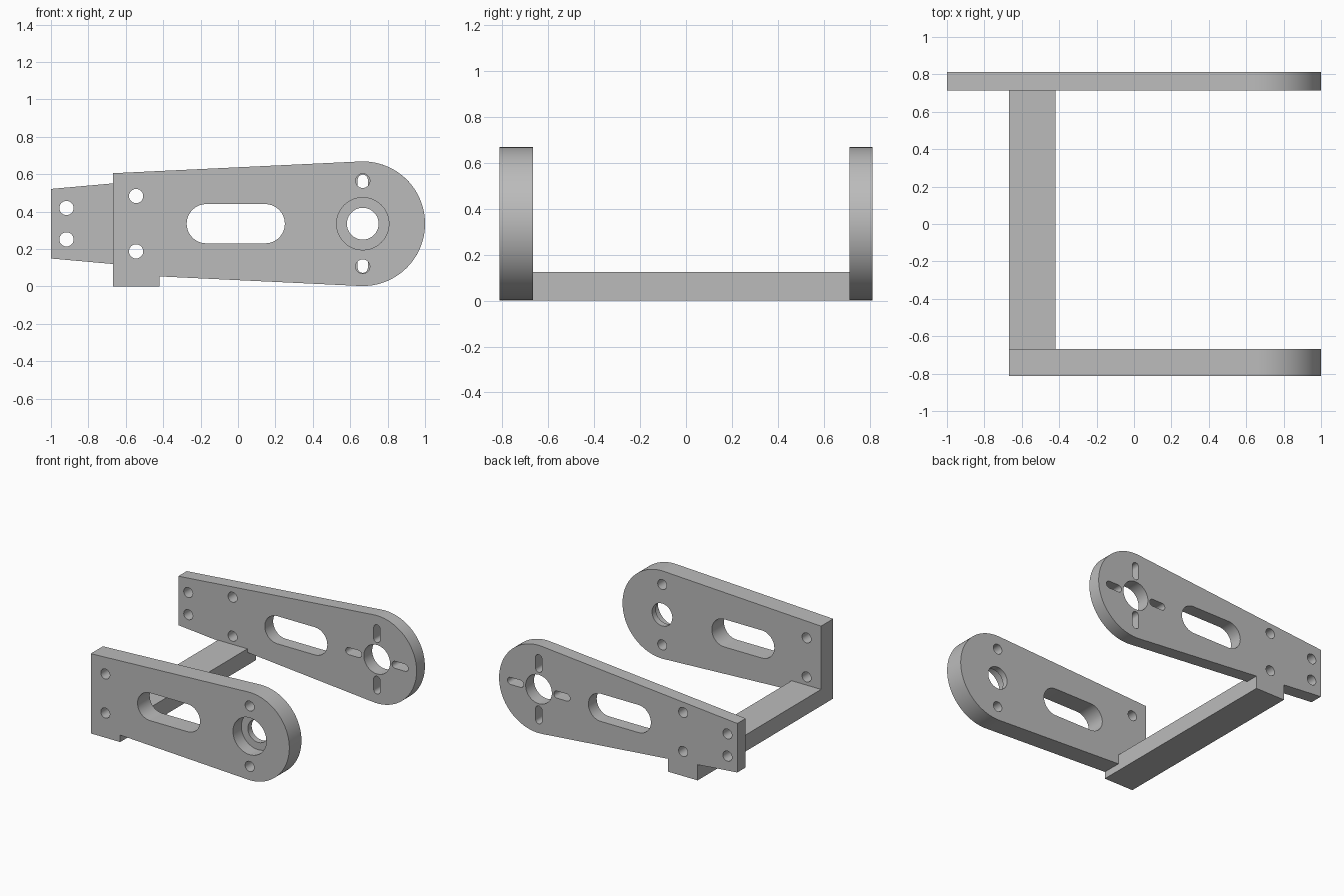
import bpy, bmesh, math
from mathutils import Vector

cube = bpy.data.objects.get("Cube")
if cube:
    bpy.data.objects.remove(cube)

# One plain grey for everything
grey = bpy.data.materials.new("grey")
grey.use_nodes = True
COLOUR = (0.5, 0.5, 0.5, 1)
grey.diffuse_color = COLOUR
grey.node_tree.nodes["Principled BSDF"].inputs["Base Color"].default_value = COLOUR

PIVOT = Vector((0.667, 0.335))
RADIUS = 0.333
FOOT_L, FOOT_R = -0.667, -0.42


def prism(name, outline, y0, y1):
    """Extrude an x-z outline from y0 to y1."""
    bm = bmesh.new()
    face = bm.faces.new([bm.verts.new((x, y0, z)) for x, z in outline])
    grown = bmesh.ops.extrude_face_region(bm, geom=[face])["geom"]
    bmesh.ops.translate(bm, vec=(0, y1 - y0, 0),
                        verts=[v for v in grown if isinstance(v, bmesh.types.BMVert)])
    bmesh.ops.recalc_face_normals(bm, faces=bm.faces)
    mesh = bpy.data.meshes.new(name)
    bm.to_mesh(mesh)
    bm.free()
    mesh.materials.append(grey)
    ob = bpy.data.objects.new(name, mesh)
    bpy.context.collection.objects.link(ob)
    return ob


def arc(cx, cz, r, a0, a1, n):
    steps = [a0 + (a1 - a0) * i / n for i in range(n + 1)]
    return [(cx + r * math.cos(a), cz + r * math.sin(a)) for a in steps]


def circle(cx, cz, r):
    return arc(cx, cz, r, 0, 2 * math.pi, 48)[:-1]


def slot(cx, cz, length, r, upright=False):
    """Rounded slot, lying along x or standing along z."""
    h, q = length / 2 - r, math.pi / 2
    pts = arc(h, 0, r, -q, q, 20) + arc(-h, 0, r, q, 3 * q, 20)
    return [(cx - z, cz + x) if upright else (cx + x, cz + z) for x, z in pts]


def arm_outline(left, half_height):
    """Tapered arm, round at the pivot, with a square foot below."""
    to_corner = Vector((left, PIVOT.y + half_height)) - PIVOT
    phi = math.atan2(to_corner.y, to_corner.x)
    a = phi - math.acos(RADIUS / to_corner.length)
    nose = arc(PIVOT.x, PIVOT.y, RADIUS, -a, a, 64)
    low = (left, PIVOT.y - half_height)

    def under(x):
        t = (x - left) / (nose[0][0] - left)
        return (x, low[1] + t * (nose[0][1] - low[1]))

    pts = nose + [(left, PIVOT.y + half_height)]
    if left < FOOT_L:
        pts += [low, under(FOOT_L)]
    return pts + [(FOOT_L, 0), (FOOT_R, 0), under(FOOT_R)]


def drill(ob, cuts):
    """Cut each (outline, y0, y1) out of the object."""
    cutters = []
    for outline, y0, y1 in cuts:
        cutter = prism("cutter", outline, y0, y1)
        cutter.hide_render = True
        cutters.append(cutter)
        mod = ob.modifiers.new("hole", "BOOLEAN")
        mod.operation, mod.solver, mod.object = "DIFFERENCE", "EXACT", cutter
    bpy.context.view_layer.update()
    result = ob.evaluated_get(bpy.context.evaluated_depsgraph_get())
    mesh = bpy.data.meshes.new_from_object(result)
    ob.modifiers.clear()
    ob.data = mesh
    for cutter in cutters:
        bpy.data.objects.remove(cutter)


FRONT, FRONT_IN, BACK_IN, BACK = -0.813, -0.667, 0.713, 0.813
MARGIN = 0.05


def through(outlines, y0, y1):
    return [(o, y0 - MARGIN, y1 + MARGIN) for o in outlines]


px, pz = PIVOT
# Openings found in both arms: long window and two bolt holes
shared = [slot(-0.012, pz, 0.525, 0.105)]
shared += [circle(-0.545, pz + s * 0.148, 0.038) for s in (-1, 1)]

# Front arm with a stepped pivot hole
front_arm = prism("front_arm", arm_outline(FOOT_L, 0.27), FRONT, FRONT_IN)
holes = shared + [circle(px, pz, 0.085)]
holes += [circle(px, pz + s * 0.229, 0.038) for s in (-1, 1)]
drill(front_arm, through(holes, FRONT, FRONT_IN)
      + [(circle(px, pz, 0.14), FRONT - MARGIN, FRONT + 0.1)])

# Longer back arm with a cross of slots round the pivot hole
back_arm = prism("back_arm", arm_outline(-1, 0.186), BACK_IN, BACK)
holes = shared + [circle(px, pz, 0.11)]
for s in (-1, 1):
    holes.append(circle(-0.917, pz + s * 0.084, 0.038))
    holes.append(slot(px, pz + s * 0.195, 0.135, 0.027, True))
    holes.append(slot(px + s * 0.195, pz, 0.135, 0.027))
drill(back_arm, through(holes, BACK_IN, BACK))

# Flat bar joining the two feet
bar = prism("cross_bar", [(FOOT_L, 0), (FOOT_R, 0), (FOOT_R, 0.125), (FOOT_L, 0.125)],
            FRONT_IN, BACK_IN)

# Round edges smooth, corners sharp
for ob in (front_arm, back_arm, bar):
    bpy.ops.object.select_all(action="DESELECT")
    ob.select_set(True)
    bpy.context.view_layer.objects.active = ob
    bpy.ops.object.shade_smooth_by_angle(angle=math.radians(30))
